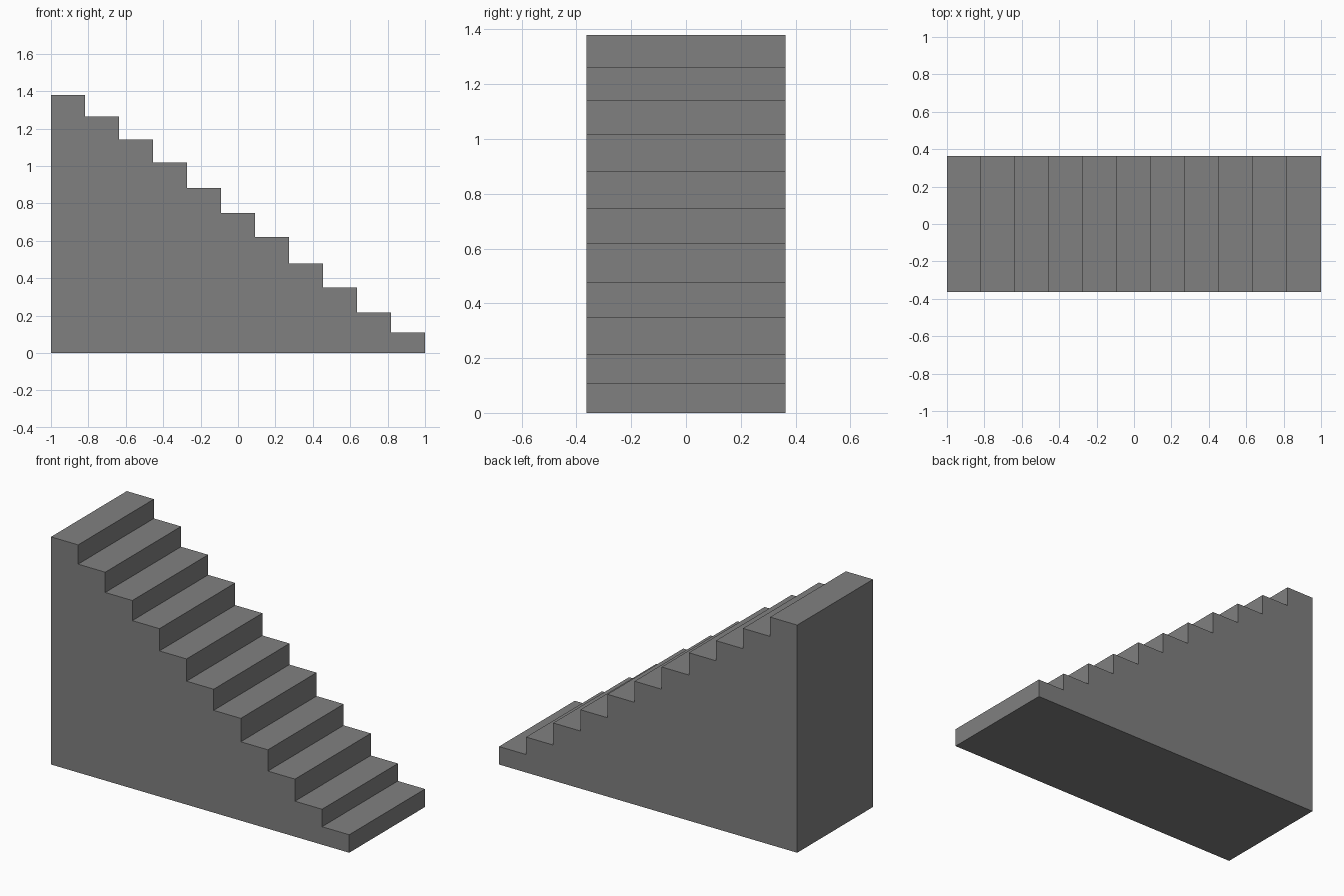
import bpy, bmesh

if "Cube" in bpy.data.objects:
    bpy.data.objects.remove(bpy.data.objects["Cube"])

# Tread heights from the top step (left) down to the bottom step (right)
heights = [1.38, 1.263, 1.14, 1.018, 0.883, 0.748, 0.62, 0.478, 0.349, 0.215, 0.109]
half_width = 0.363
run = 2.0 / len(heights)

# Side profile: base line, then the stepped edge
profile = [(1.0, 0.0), (-1.0, 0.0)]
for i, h in enumerate(heights):
    x = -1.0 + i * run
    profile += [(x, h), (x + run, h)]

# Extrude the profile across the stair width
bm = bmesh.new()
face = bm.faces.new([bm.verts.new((x, -half_width, z)) for x, z in profile])
ext = bmesh.ops.extrude_face_region(bm, geom=[face])
moved = [v for v in ext["geom"] if isinstance(v, bmesh.types.BMVert)]
bmesh.ops.translate(bm, verts=moved, vec=(0, 2 * half_width, 0))
bmesh.ops.recalc_face_normals(bm, faces=bm.faces)

mesh = bpy.data.meshes.new("staircase")
bm.to_mesh(mesh)
bm.free()

# Single plain grey
grey = bpy.data.materials.new("grey")
grey.diffuse_color = (0.216, 0.216, 0.216, 1)
grey.use_nodes = True
grey.node_tree.nodes["Principled BSDF"].inputs["Base Color"].default_value = grey.diffuse_color
mesh.materials.append(grey)

stairs = bpy.data.objects.new("staircase", mesh)
bpy.context.collection.objects.link(stairs)
